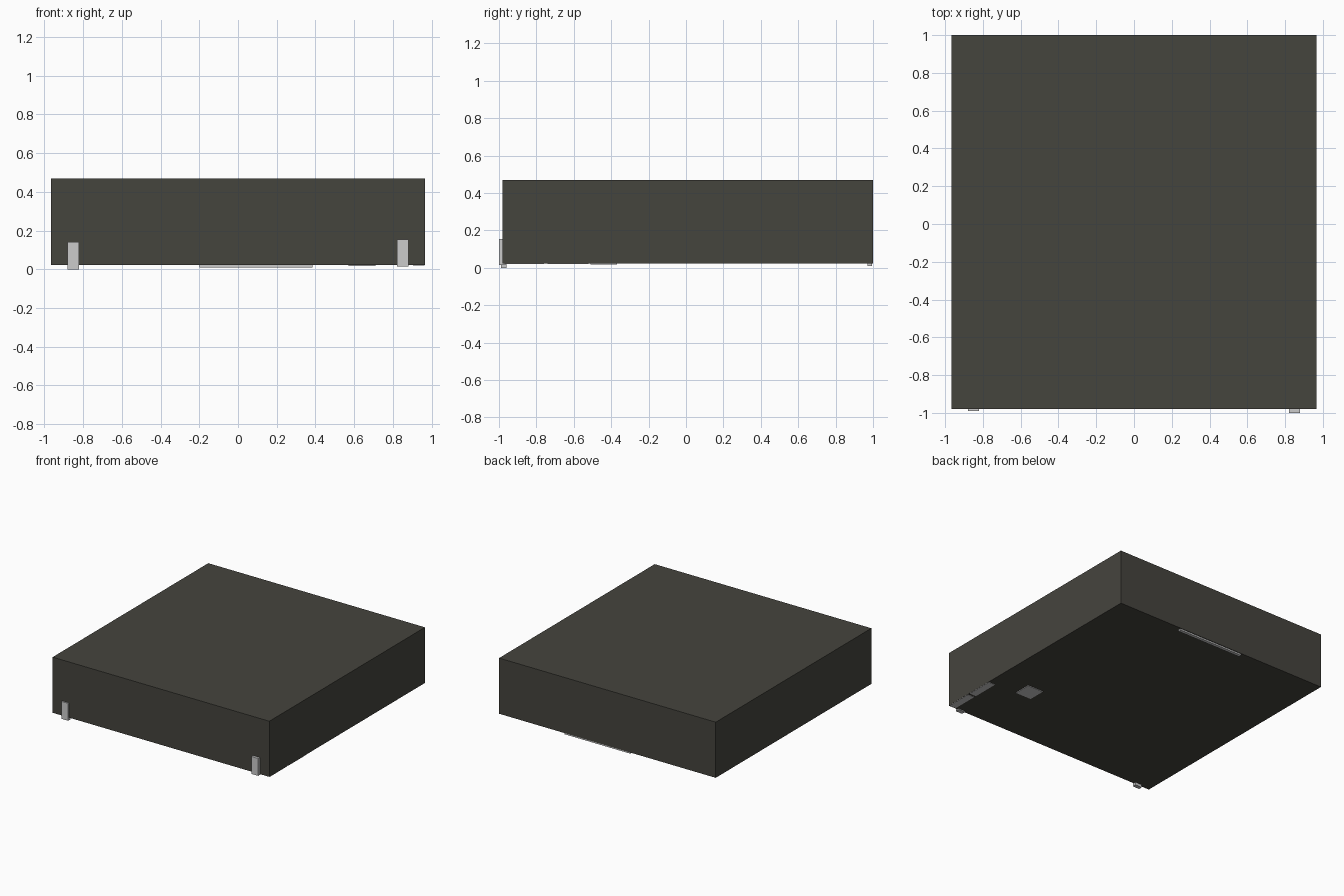
import bpy

if "Cube" in bpy.data.objects:
    bpy.data.objects.remove(bpy.data.objects["Cube"])

dark = bpy.data.materials.new("dark_casing")
dark.diffuse_color = (0.06, 0.058, 0.048, 1)
dark.use_nodes = True
dark.node_tree.nodes["Principled BSDF"].inputs["Base Color"].default_value = dark.diffuse_color


def box(name, x, y, z, material=None):
    """Box from (min, max) ranges along each axis."""
    bpy.ops.mesh.primitive_cube_add(
        size=1, location=[(r[0] + r[1]) / 2 for r in (x, y, z)])
    ob = bpy.context.object
    ob.name = name
    ob.scale = [r[1] - r[0] for r in (x, y, z)]
    bpy.ops.object.transform_apply(location=False, rotation=False, scale=True)
    if material:
        ob.data.materials.append(material)
    return ob


# Main slab
box("casing", (-0.965, 0.965), (-0.98, 1.0), (0.022, 0.47), dark)

# Front clips, slightly uneven in height
box("front_clip_left", (-0.88, -0.82), (-0.99, -0.96), (0.0, 0.14))
box("front_clip_right", (0.82, 0.88), (-1.0, -0.965), (0.015, 0.155))

# Long thin strip under the back edge
box("back_strip", (-0.2, 0.385), (0.97, 0.995), (0.01, 0.03))

# Square pad under the base
box("base_pad", (0.57, 0.71), (-0.51, -0.37), (0.017, 0.03))

# Two flat plates under the right edge
for i, y in enumerate([(-0.97, -0.76), (-0.74, -0.52)]):
    box(f"edge_plate_{i + 1}", (0.905, 0.964), y, (0.019, 0.03))
